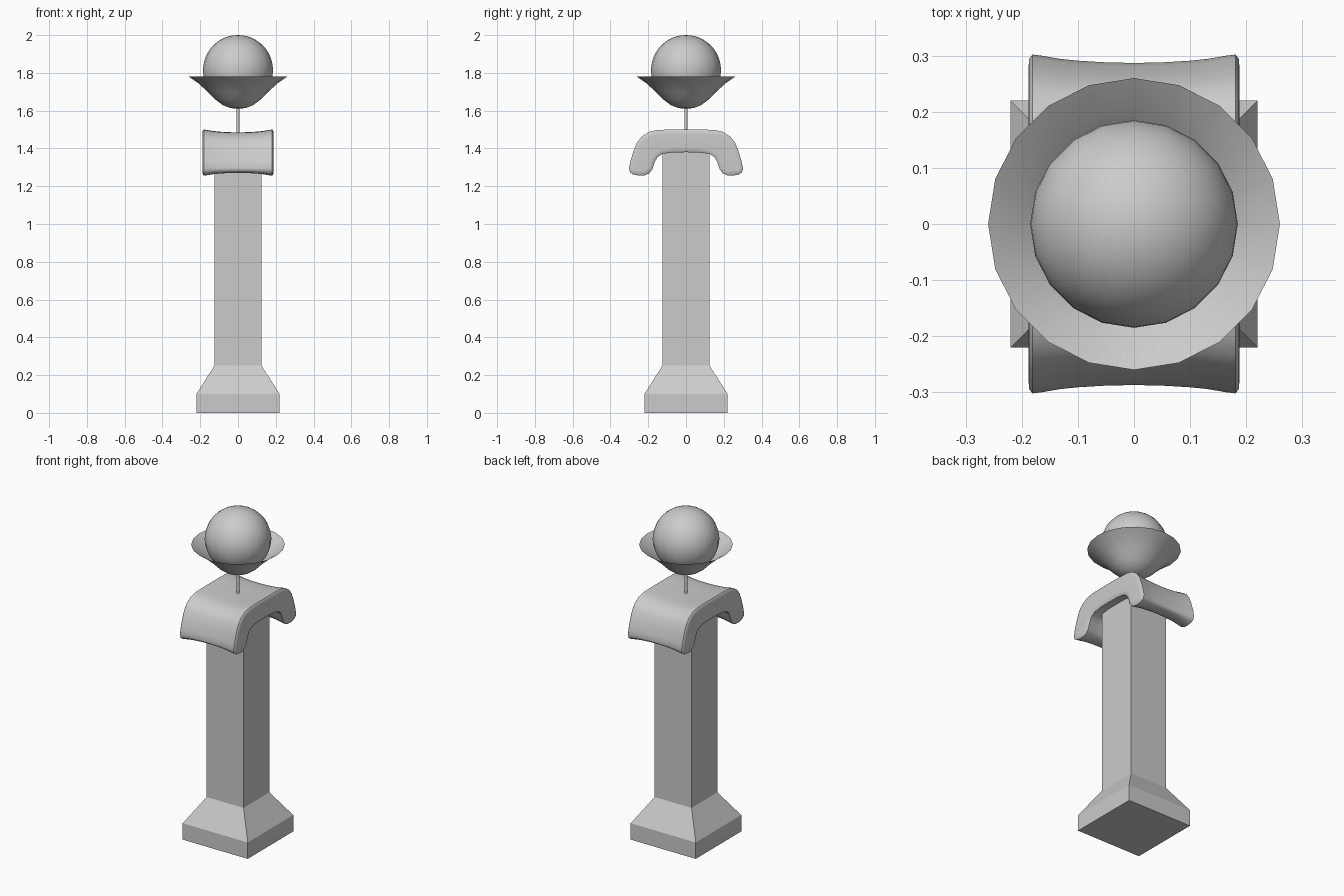
import bpy, bmesh, math
from mathutils import Vector

if "Cube" in bpy.data.objects:
    bpy.data.objects.remove(bpy.data.objects["Cube"])


def make(name, verts, faces, smooth=True, angle=40):
    me = bpy.data.meshes.new(name)
    me.from_pydata(verts, [], faces)
    bm = bmesh.new()
    bm.from_mesh(me)
    bmesh.ops.remove_doubles(bm, verts=bm.verts, dist=1e-5)
    bmesh.ops.recalc_face_normals(bm, faces=bm.faces)
    bm.to_mesh(me)
    bm.free()
    ob = bpy.data.objects.new(name, me)
    bpy.context.collection.objects.link(ob)
    if smooth:
        bpy.ops.object.select_all(action='DESELECT')
        bpy.context.view_layer.objects.active = ob
        ob.select_set(True)
        bpy.ops.object.shade_smooth_by_angle(angle=math.radians(angle))
    return ob


def loft(name, rings, caps=True, **kw):
    n = len(rings[0])
    verts = [v for r in rings for v in r]
    faces = [(i * n + j, i * n + (j + 1) % n, (i + 1) * n + (j + 1) % n, (i + 1) * n + j)
             for i in range(len(rings) - 1) for j in range(n)]
    if caps:
        faces += [tuple(range(n)), tuple(range((len(rings) - 1) * n, len(rings) * n))]
    return make(name, verts, faces, **kw)


def square(h, z):
    return [(-h, -h, z), (h, -h, z), (h, h, z), (-h, h, z)]


def circle(r, z, n):
    return [(r * math.cos(2 * math.pi * k / n), r * math.sin(2 * math.pi * k / n), z)
            for k in range(n)]


# Square plinth, tapered foot and shaft
loft("pedestal", [square(0.22, 0), square(0.22, 0.10), square(0.125, 0.25),
                  square(0.125, 1.42)], smooth=False)

# Scrolled capital: half profile (y, z) mirrored, lofted along x with a pinched waist
half = [(0, 1.5), (0.08, 1.5), (0.15, 1.498), (0.195, 1.488), (0.235, 1.462), (0.26, 1.43),
        (0.28, 1.38), (0.295, 1.33), (0.302, 1.295), (0.297, 1.274), (0.28, 1.262),
        (0.25, 1.256), (0.22, 1.257), (0.195, 1.268), (0.178, 1.29), (0.167, 1.325),
        (0.152, 1.353), (0.125, 1.371), (0.07, 1.379), (0, 1.38)]
profile = [Vector(p) for p in half] + [Vector((-y, z)) for y, z in half[-2:0:-1]]


def inset(x, d):
    ring = []
    for i, p in enumerate(profile):
        t = (profile[(i + 1) % len(profile)] - profile[i - 1]).normalized()
        q = p + Vector((t.y, -t.x)) * d
        ring.append((x, q.x, q.y))
    return ring


side = [(0.188, 0.025), (0.187, 0.008), (0.181, 0), (0.165, 0.002), (0.13, 0.008),
        (0.1, 0.011), (0.05, 0.014)]
stations = [(-x, d) for x, d in side] + [(0, 0.015)] + side[::-1]
loft("capital", [inset(x, d) for x, d in stations], angle=50)

# Thin stem
loft("stem", [circle(0.009, 1.45, 12), circle(0.009, 1.63, 12)])

# Open flared bowl
bowl = [(0, 1.61), (0.04, 1.614), (0.08, 1.629), (0.12, 1.659), (0.16, 1.70),
        (0.21, 1.745), (0.26, 1.78)]
loft("bowl", [circle(max(r, 1e-7), z, 20) for r, z in bowl], caps=False)

# Globe
R = 0.185
rings = [circle(max(R * math.sin(math.pi * k / 24), 1e-7),
                1.815 - R * math.cos(math.pi * k / 24), 20) for k in range(25)]
loft("globe", rings, caps=False)
